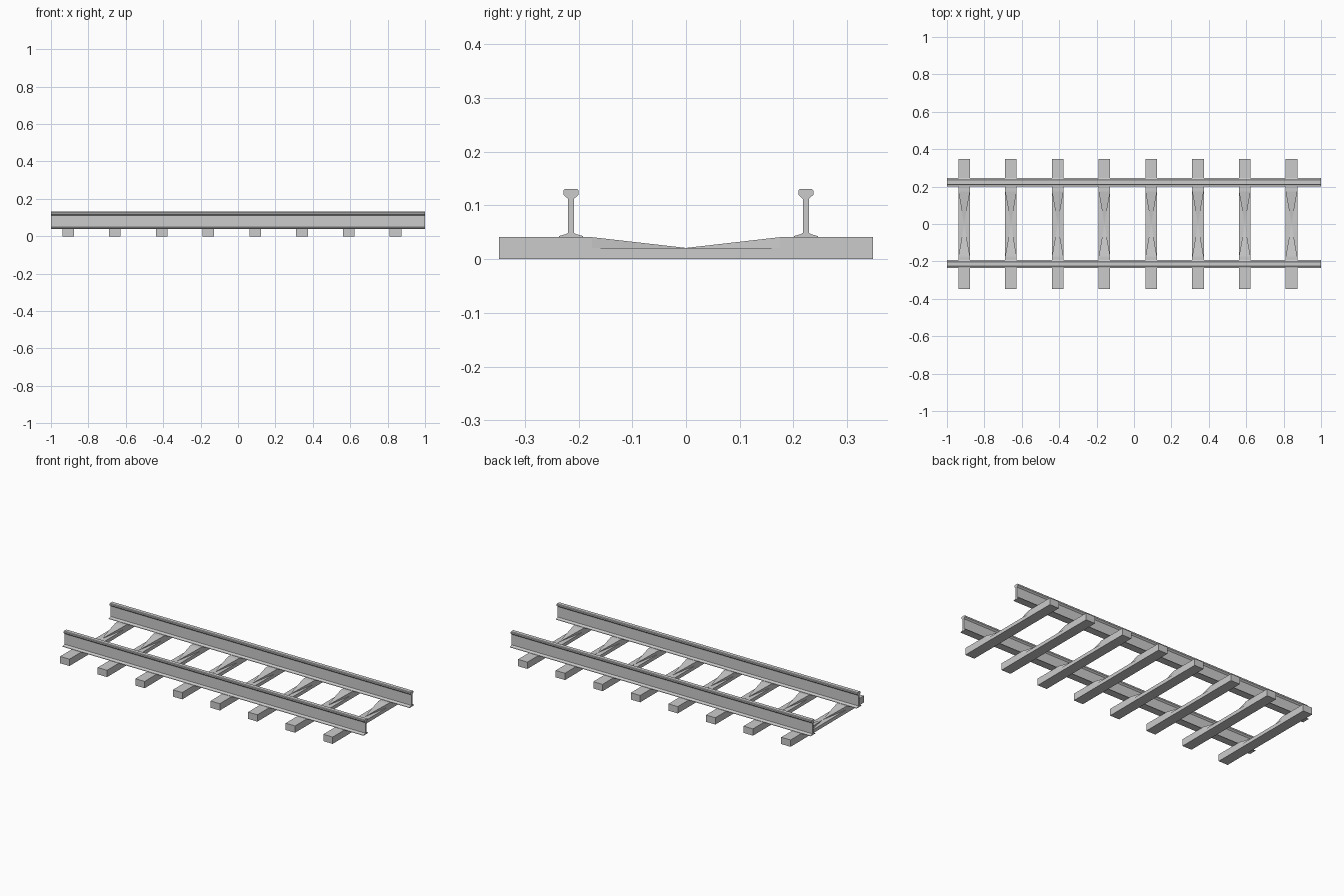
import bpy, bmesh

if "Cube" in bpy.data.objects:
    bpy.data.objects.remove(bpy.data.objects["Cube"])


def finish(bm, name):
    """Weld, fix normals and turn a bmesh into a mesh."""
    bmesh.ops.remove_doubles(bm, verts=bm.verts, dist=1e-5)
    bmesh.ops.recalc_face_normals(bm, faces=bm.faces)
    mesh = bpy.data.meshes.new(name)
    bm.to_mesh(mesh)
    bm.free()
    return mesh


def place(mesh, name, location):
    obj = bpy.data.objects.new(name, mesh)
    obj.location = location
    bpy.context.collection.objects.link(obj)
    return obj


# Rail: half section (y, z) from foot to head, mirrored and extruded along x
half = [(0.0225, 0.040), (0.0225, 0.043), (0.010, 0.0465), (0.0055, 0.049),
        (0.0055, 0.112), (0.0075, 0.114), (0.014, 0.120), (0.014, 0.128), (0.011, 0.131)]
section = half + [(-y, z) for y, z in reversed(half)]
bm = bmesh.new()
face = bm.faces.new([bm.verts.new((-1, y, z)) for y, z in section])
ext = bmesh.ops.extrude_face_region(bm, geom=[face], use_keep_orig=True)
new_verts = [g for g in ext["geom"] if isinstance(g, bmesh.types.BMVert)]
bmesh.ops.translate(bm, verts=new_verts, vec=(2, 0, 0))
rail = finish(bm, "rail")
place(rail, "front_rail", (0, -0.214, 0))
place(rail, "back_rail", (0, 0.223, 0))

# Sleeper: one quarter, mirrored in x and y; the top tapers down to the middle
w, L, i, h, m = 0.031, 0.348, 0.175, 0.041, 0.021
quarter = [
    [(0, 0, 0), (w, 0, 0), (w, L, 0), (0, L, 0)],                             # underside
    [(w, 0, 0), (w, L, 0), (w, L, h), (w, i, h), (w, i, m), (w, 0, m)],       # side
    [(0, L, 0), (w, L, 0), (w, L, h), (0, L, h)],                             # end
    [(0, i, h), (w, i, h), (w, L, h), (0, L, h)],                             # rail seat
    [(0, 0, m), (w, i, h), (0, i, h)],                                        # sloping top
    [(w, i, m), (w, i, h), (0, 0, m)],                                        # tapered flank
    [(0, 0, m), (w, 0, m), (w, i, m)],                                        # low shelf
]
bm = bmesh.new()
for sx in (1, -1):
    for sy in (1, -1):
        for poly in quarter:
            bm.faces.new([bm.verts.new((x * sx, y * sy, z)) for x, y, z in poly])
sleeper = finish(bm, "sleeper")
for n in range(8):
    place(sleeper, f"sleeper_{n + 1}", (-0.908 + 0.25 * n, 0, 0))
